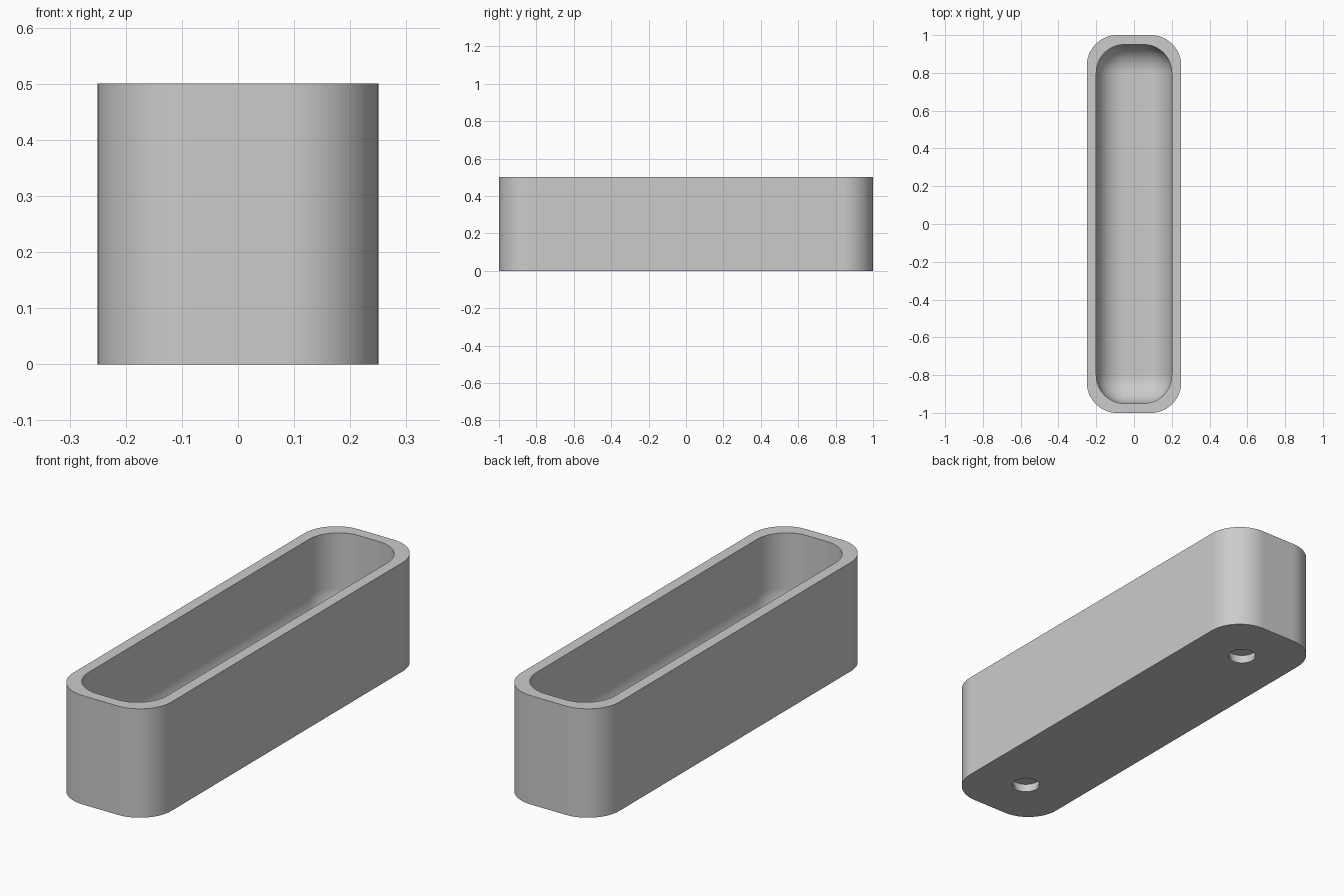
import bpy
import bmesh
from math import sin, cos, pi

cube = bpy.data.objects.get("Cube")
if cube:
    bpy.data.objects.remove(cube, do_unlink=True)

HALF_W, HALF_L, HEIGHT, WALL = 0.25, 1.0, 0.5, 0.05
OUTER_R, INNER_R = 0.162, 0.15
FLOOR, FILLET = 0.10, 0.145
HOLE_Y = 0.75
CORNER_STEPS, FILLET_STEPS = 16, 12

grey = bpy.data.materials.new("light grey")
grey.use_nodes = True
colour = (0.6, 0.6, 0.6, 1)
grey.diffuse_color = colour
grey.node_tree.nodes["Principled BSDF"].inputs["Base Color"].default_value = colour


def ring(bm, inset, r, z):
    """Rounded rectangle of vertices with corner radius r, inset from the outer outline."""
    cx, cy = HALF_W - inset - r, HALF_L - inset - r
    verts = []
    for quarter, (sx, sy) in enumerate([(1, 1), (-1, 1), (-1, -1), (1, -1)]):
        for i in range(CORNER_STEPS + 1):
            a = (quarter + i / CORNER_STEPS) * pi / 2
            verts.append(bm.verts.new((sx * cx + r * cos(a), sy * cy + r * sin(a), z)))
    return verts


# Trough: outer wall, rim, inner wall and rounded inner floor in one loft
profile = [(0, OUTER_R, 0), (0, OUTER_R, HEIGHT), (WALL, INNER_R, HEIGHT)]
for i in range(FILLET_STEPS + 1):
    a = i / FILLET_STEPS * pi / 2
    shrink = FILLET * (1 - cos(a))
    profile.append((WALL + shrink, INNER_R - shrink, FLOOR + FILLET * (1 - sin(a))))

bm = bmesh.new()
rings = [ring(bm, *level) for level in profile]
for low, high in zip(rings, rings[1:]):
    n = len(low)
    for i in range(n):
        j = (i + 1) % n
        bm.faces.new((low[i], low[j], high[j], high[i]))
bm.faces.new(rings[0][::-1])
bm.faces.new(rings[-1])
bmesh.ops.recalc_face_normals(bm, faces=bm.faces)
mesh = bpy.data.meshes.new("trough")
bm.to_mesh(mesh)
bm.free()
trough = bpy.data.objects.new("trough", mesh)
bpy.context.collection.objects.link(trough)
mesh.materials.append(grey)


def cut_hole(y, radius, bottom, top):
    """Cut a vertical round hole into the trough."""
    bpy.ops.mesh.primitive_cylinder_add(vertices=48, radius=radius, depth=top - bottom,
                                        location=(0, y, (top + bottom) / 2))
    cutter = bpy.context.object
    cutter.name = "hole_cutter"
    cutter.hide_render = True
    cutter.data.materials.append(grey)
    cut = trough.modifiers.new("hole", 'BOOLEAN')
    cut.operation = 'DIFFERENCE'
    cut.solver = 'EXACT'
    cut.object = cutter
    bpy.ops.object.select_all(action='DESELECT')
    trough.select_set(True)
    bpy.context.view_layer.objects.active = trough
    bpy.ops.object.modifier_apply(modifier=cut.name)
    bpy.data.objects.remove(cutter, do_unlink=True)


# Two blind holes in the underside, each a mouth with a slightly wider pocket above
for y in (-HOLE_Y, HOLE_Y):
    cut_hole(y, 0.06, -0.02, 0.02)
    cut_hole(y, 0.064, 0.015, 0.04)

# Smooth curves with crisp rim and base edges
bpy.ops.object.shade_smooth_by_angle(angle=pi / 6)
weighted = trough.modifiers.new("flat_walls", 'WEIGHTED_NORMAL')
weighted.keep_sharp = True
